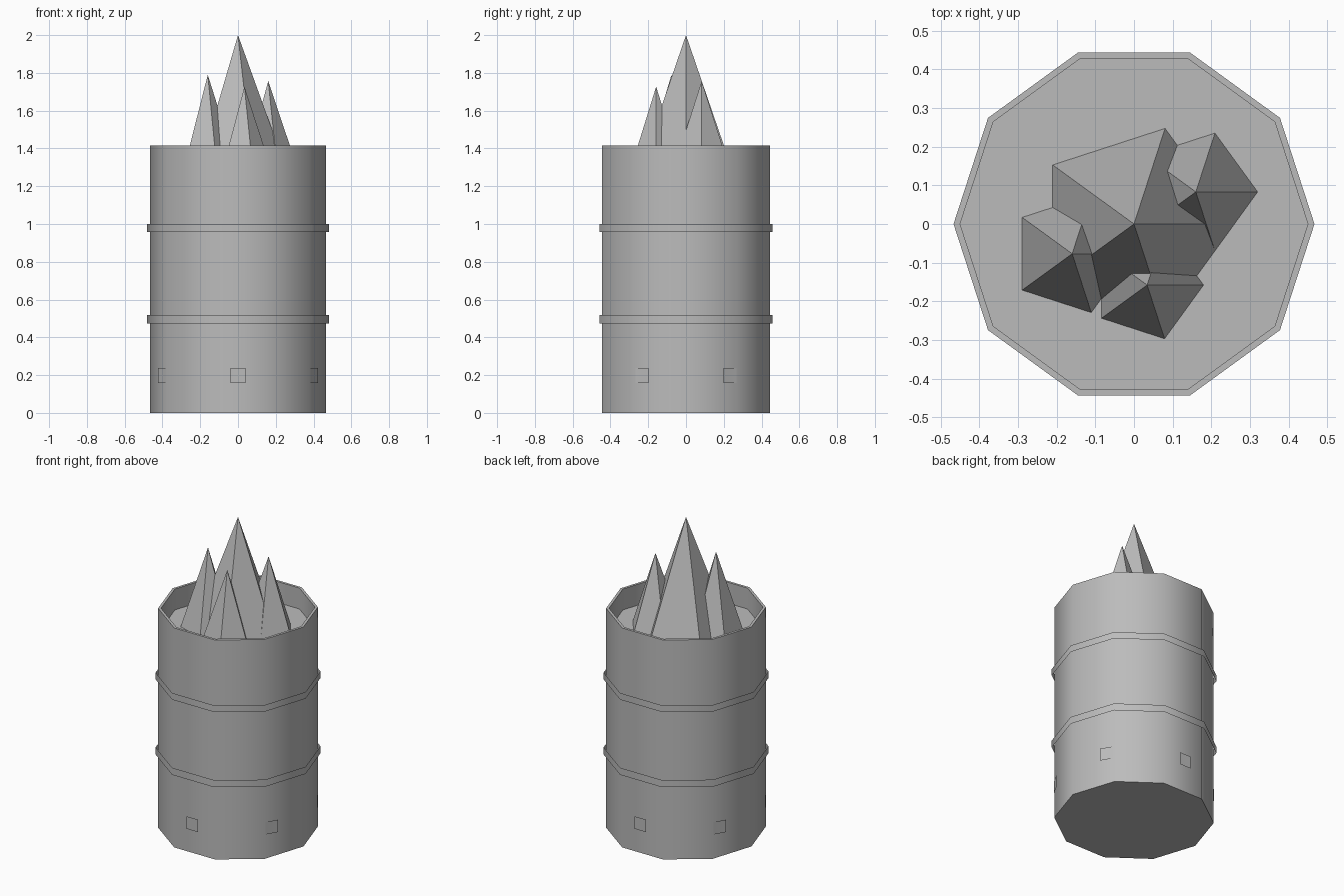
import bpy, bmesh, math
from mathutils import Matrix

if "Cube" in bpy.data.objects:
    bpy.data.objects.remove(bpy.data.objects["Cube"])

grey = bpy.data.materials.new("plain_grey")
grey.diffuse_color = (0.5, 0.5, 0.5, 1)
grey.use_nodes = True
grey.node_tree.nodes["Principled BSDF"].inputs["Base Color"].default_value = grey.diffuse_color


def finish(name, bm, smooth=False):
    mesh = bpy.data.meshes.new(name)
    bm.to_mesh(mesh)
    bm.free()
    mesh.materials.append(grey)
    ob = bpy.data.objects.new(name, mesh)
    bpy.context.collection.objects.link(ob)
    if smooth:
        bpy.ops.object.select_all(action='DESELECT')
        ob.select_set(True)
        bpy.context.view_layer.objects.active = ob
        bpy.ops.object.shade_smooth_by_angle(angle=math.radians(40))
    return ob


def lathe(name, profile, sides=10, cap=False):
    """Sweep (radius, z) points round the axis; cap closes both ends."""
    bm = bmesh.new()
    rings = [[bm.verts.new((r * math.cos(2 * math.pi * i / sides),
                            r * math.sin(2 * math.pi * i / sides), z))
              for i in range(sides)] for r, z in profile]
    for a, b in zip(rings, rings[1:]):
        for i in range(sides):
            j = (i + 1) % sides
            bm.faces.new((a[i], a[j], b[j], b[i]))
    if cap:
        bm.faces.new(rings[0][::-1])
        bm.faces.new(rings[-1])
    return finish(name, bm, True)


FLOOR = 1.28

# Barrel body with thin rim and sunken floor
lathe("barrel", [(0.467, 0), (0.467, 1.415), (0.45, 1.415), (0.45, FLOOR)], cap=True)

# Open hoops standing slightly off the barrel
lathe("lower_hoop", [(0.482, 0.472), (0.482, 0.518)])
lathe("upper_hoop", [(0.482, 0.957), (0.482, 1.0)])

# Six flat square plates round the foot
for k in range(6):
    bm = bmesh.new()
    bmesh.ops.create_grid(bm, x_segments=1, y_segments=1, size=0.04)
    turn = (Matrix.Rotation(math.radians(30 + 60 * k), 4, 'Z')
            @ Matrix.Translation((0.467, 0, 0.197))
            @ Matrix.Rotation(math.pi / 2, 4, 'Y'))
    bmesh.ops.transform(bm, matrix=turn, verts=bm.verts)
    finish(f"foot_plate_{k + 1}", bm)

# Five-sided spikes: x, y, base radius, tip height
spikes = [(0, 0, 0.26, 2.0), (-0.16, -0.077, 0.16, 1.79),
          (0.16, 0.083, 0.16, 1.757), (0.034, -0.158, 0.146, 1.727)]
for k, (x, y, r, top) in enumerate(spikes):
    bm = bmesh.new()
    tip = bm.verts.new((x, y, top))
    base = [bm.verts.new((x + r * math.cos(2 * math.pi * i / 5),
                          y + r * math.sin(2 * math.pi * i / 5), FLOOR))
            for i in range(5)]
    for i in range(5):
        bm.faces.new((base[i], base[(i + 1) % 5], tip))
    finish(f"spike_{k + 1}", bm)
